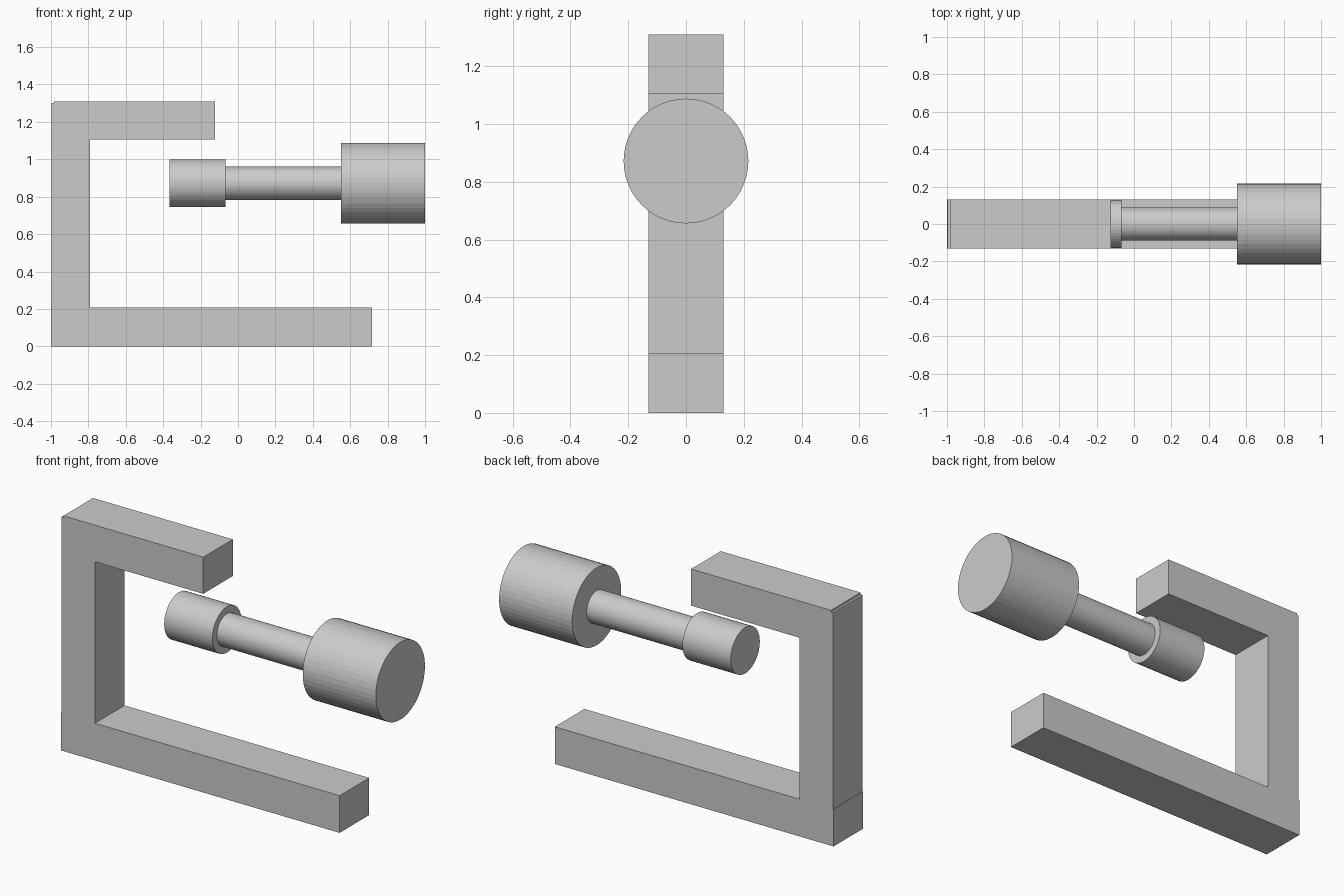
import bpy
from math import pi

if "Cube" in bpy.data.objects:
    bpy.data.objects.remove(bpy.data.objects["Cube"])

AXIS_Z = 0.872   # height of the turned parts' common axis
DEPTH = 0.26     # thickness of the frame bars in y


def bar(name, x0, x1, z0, z1):
    bpy.ops.mesh.primitive_cube_add(size=1, location=((x0 + x1) / 2, 0, (z0 + z1) / 2))
    ob = bpy.context.object
    ob.name = name
    ob.scale = (x1 - x0, DEPTH, z1 - z0)
    bpy.ops.object.transform_apply(location=False, rotation=False, scale=True)


def rod(name, x0, x1, radius):
    bpy.ops.mesh.primitive_cylinder_add(
        vertices=48, radius=radius, depth=x1 - x0,
        location=((x0 + x1) / 2, 0, AXIS_Z), rotation=(0, pi / 2, 0))
    bpy.context.object.name = name


# C-shaped frame: long base, upright and short upper arm
bar("base_bar", -1.0, 0.717, 0.0, 0.207)
bar("upright_bar", -0.996, -0.79, 0.2, 1.30)
bar("upper_arm", -0.984, -0.123, 1.106, 1.31)

# Horizontal spindle with a small tip and a large knob
rod("spindle_tip", -0.365, -0.068, 0.128)
rod("spindle_shaft", -0.07, 0.552, 0.089)
rod("knob", 0.55, 1.0, 0.216)
